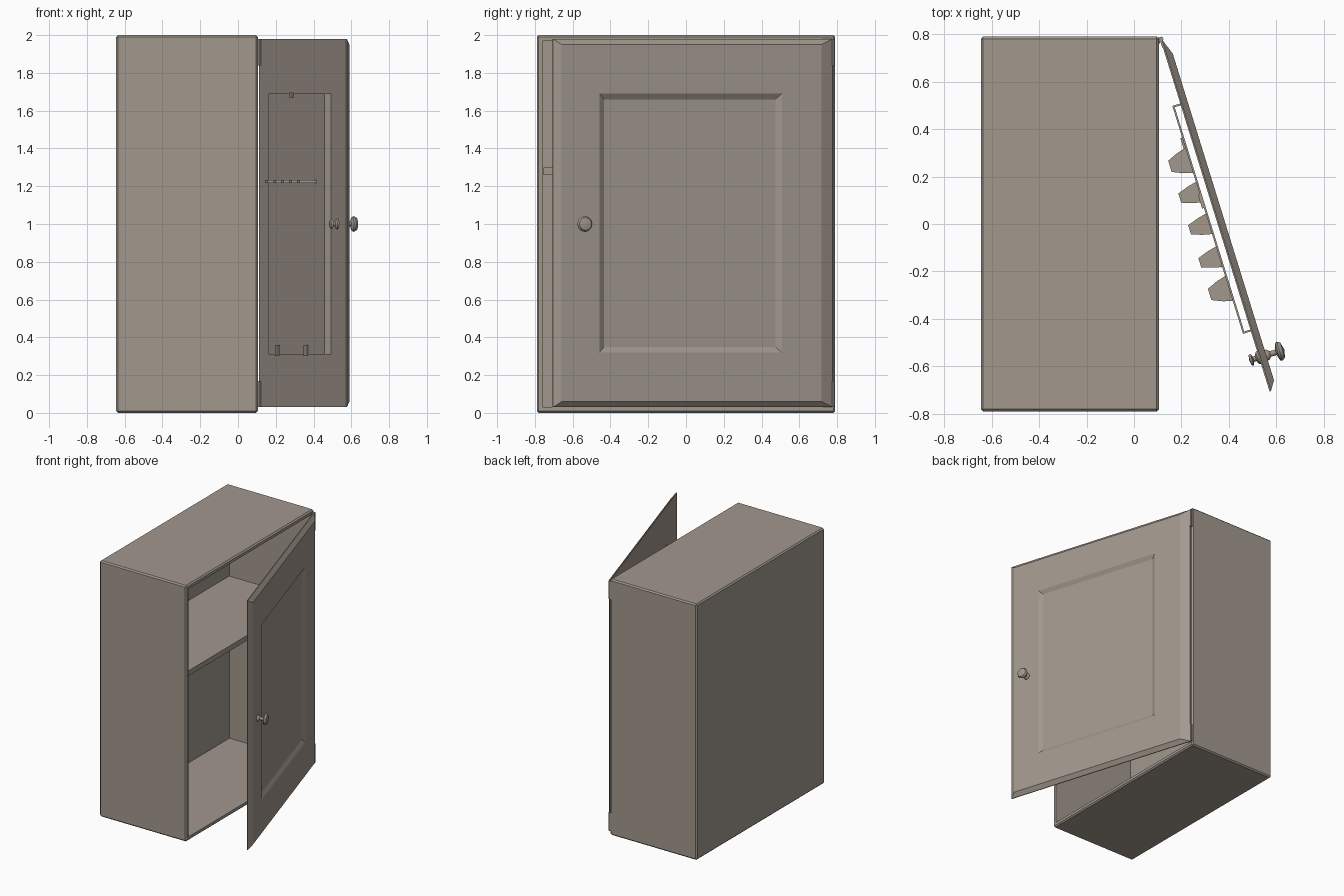
import bpy, bmesh, math
from mathutils import Matrix, Vector

if "Cube" in bpy.data.objects:
    bpy.data.objects.remove(bpy.data.objects["Cube"])

taupe = bpy.data.materials.new("warm_taupe")
taupe.diffuse_color = (0.36, 0.315, 0.27, 1)
taupe.use_nodes = True
taupe.node_tree.nodes["Principled BSDF"].inputs["Base Color"].default_value = taupe.diffuse_color

# Door frame of reference: u runs from the hinge, w points outward, z is up
U, W = Vector((0.296, -0.955, 0)).normalized(), Vector((0.955, 0.296, 0)).normalized()
DOOR = Matrix((
    (U.x, W.x, 0, 0.112),
    (U.y, W.y, 0, 0.775),
    (0, 0, 1, 0),
    (0, 0, 0, 1)))


def finish(name, bm, matrix=None, smooth=False):
    bmesh.ops.recalc_face_normals(bm, faces=bm.faces[:])
    mesh = bpy.data.meshes.new(name)
    bm.to_mesh(mesh)
    bm.free()
    mesh.materials.append(taupe)
    obj = bpy.data.objects.new(name, mesh)
    bpy.context.collection.objects.link(obj)
    if matrix:
        obj.matrix_world = matrix
    if smooth:
        bpy.ops.object.select_all(action='DESELECT')
        obj.select_set(True)
        bpy.context.view_layer.objects.active = obj
        bpy.ops.object.shade_smooth_by_angle(angle=math.radians(35))
    return obj


def box(name, lo, hi, matrix=None):
    bm = bmesh.new()
    bmesh.ops.create_cube(bm, size=1)
    for v in bm.verts:
        v.co = [lo[i] + (v.co[i] + 0.5) * (hi[i] - lo[i]) for i in range(3)]
    return finish(name, bm, matrix)


def rings(name, loops, matrix, close=True):
    """Skin a stack of rectangles (u0, u1, z0, z1, w), capped at both ends."""
    bm = bmesh.new()
    rows = [[bm.verts.new((u, w, z)) for u, z in ((a, c), (b, c), (b, d), (a, d))]
            for a, b, c, d, w in loops]
    for r, s in zip(rows, rows[1:]):
        for i in range(4):
            j = (i + 1) % 4
            bm.faces.new((r[i], r[j], s[j], s[i]))
    bm.faces.new(rows[0])
    bm.faces.new(rows[-1])
    return finish(name, bm, matrix)


def prism(name, outline, z0, z1, matrix):
    bm = bmesh.new()
    face = bm.faces.new([bm.verts.new((u, w, z0)) for u, w in outline])
    ext = bmesh.ops.extrude_face_region(bm, geom=[face])
    for v in ext["geom"]:
        if isinstance(v, bmesh.types.BMVert):
            v.co.z = z1
    return finish(name, bm, matrix)


def lathe(name, profile, matrix, sides=12):
    """Spin (radius, height) points around local z."""
    bm = bmesh.new()
    verts = [bm.verts.new((r, 0, h)) for r, h in profile]
    edges = [bm.edges.new(p) for p in zip(verts, verts[1:])]
    bmesh.ops.spin(bm, geom=verts + edges, axis=(0, 0, 1), cent=(0, 0, 0),
                   angle=math.tau, steps=sides)
    bmesh.ops.remove_doubles(bm, verts=bm.verts[:], dist=1e-4)
    return finish(name, bm, matrix, smooth=True)


# Cabinet shell: box with rounded edges, opened on the +x side
bm = bmesh.new()
bmesh.ops.create_cube(bm, size=1)
for v in bm.verts:
    v.co = (-0.27 + v.co.x * 0.75, v.co.y * 1.58, 1 + v.co.z * 2)
bmesh.ops.bevel(bm, geom=bm.edges[:], offset=0.01, segments=1, affect='EDGES')
bm.faces.ensure_lookup_table()
front = max(bm.faces, key=lambda f: f.calc_center_median().x)
bmesh.ops.inset_region(bm, faces=[front], thickness=0.03)
new = bmesh.ops.extrude_face_region(bm, geom=[front])
for v in new["geom"]:
    if isinstance(v, bmesh.types.BMVert):
        v.co.x = -0.605
bmesh.ops.delete(bm, geom=[front], context='FACES')
finish("cabinet_shell", bm)

# Interior shelf
box("shelf", (-0.61, -0.755, 1.26), (0.07, 0.755, 1.30))

# Door slab with chamfered rim and sunken panel
rings("door", [
    (0, 1.55, 0.03, 1.98, 0),
    (0, 1.55, 0.03, 1.98, 0.006),
    (0.07, 1.51, 0.06, 1.95, 0.032),
    (0.29, 1.30, 0.32, 1.69, 0.032),
    (0.32, 1.27, 0.35, 1.66, 0.014)], DOOR)

# Thin folded sheet on the inner side of the door
a, b, t, d = 0.28, 1.285, 0.008, -0.035
prism("inner_sheet", [
    (a, 0), (a, d), (b, d), (b, 0), (b - t, 0), (b - t, d + t), (a + t, d + t), (a + t, 0)],
    0.31, 1.69, DOOR)

# Rack of flat tapered pegs
for i, u in enumerate((0.52, 0.66, 0.80, 0.945, 1.085)):
    s = 0.055 if i in (0, 4) else 0.045
    prism("rack_peg", [(u - s, d), (u + s, d), (u + s * 0.8, d - 0.04),
                       (u + s * 0.45, d - 0.085), (u - s * 0.45, d - 0.085),
                       (u - s * 0.8, d - 0.04)], 1.218, 1.234, DOOR)

# Retaining clips on the sheet
for u, z in ((0.45, 0.30), (0.96, 0.30), (0.70, 1.67)):
    box("sheet_clip", (u - 0.03, d - 0.008, z), (u + 0.03, d, z + (0.06 if z < 1 else 0.025)), DOOR)

# Door knobs on both sides, joined by the stem through the door
for name, sign, base, k in (("outer_knob", 1, 0.032, 1.0), ("inner_knob", -1, 0.0, 0.72)):
    m = DOOR @ Matrix.Translation((1.40, base, 1.0)) @ Matrix.Rotation(-sign * math.pi / 2, 4, 'X')
    prof = [(0, -0.002), (0.024, 0), (0.022, 0.008), (0.012, 0.018), (0.012, 0.042),
            (0.038, 0.05), (0.042, 0.058), (0.034, 0.072), (0, 0.08)]
    if sign < 0:
        prof = [(0, -0.002), (0.04, 0), (0.036, 0.01), (0.016, 0.02),
                (0.016, 0.034), (0.036, 0.042), (0.03, 0.055), (0, 0.06)]
    lathe(name, [(r * k, h * k) for r, h in prof], m)

# Hinges: barrel plus thin leaf on the cabinet rim and door
for z0, z1 in ((0.03, 0.17), (1.84, 1.98)):
    lathe("hinge_barrel", [(0, z0), (0.010, z0), (0.010, z1), (0, z1)],
          Matrix.Translation((0.114, 0.779, 0)), 8)
    box("hinge_leaf_cabinet", (0.100, 0.760, z0), (0.110, 0.786, z1))
    box("hinge_leaf_door", (0, -0.003, z0), (0.035, 0.001, z1), DOOR)
